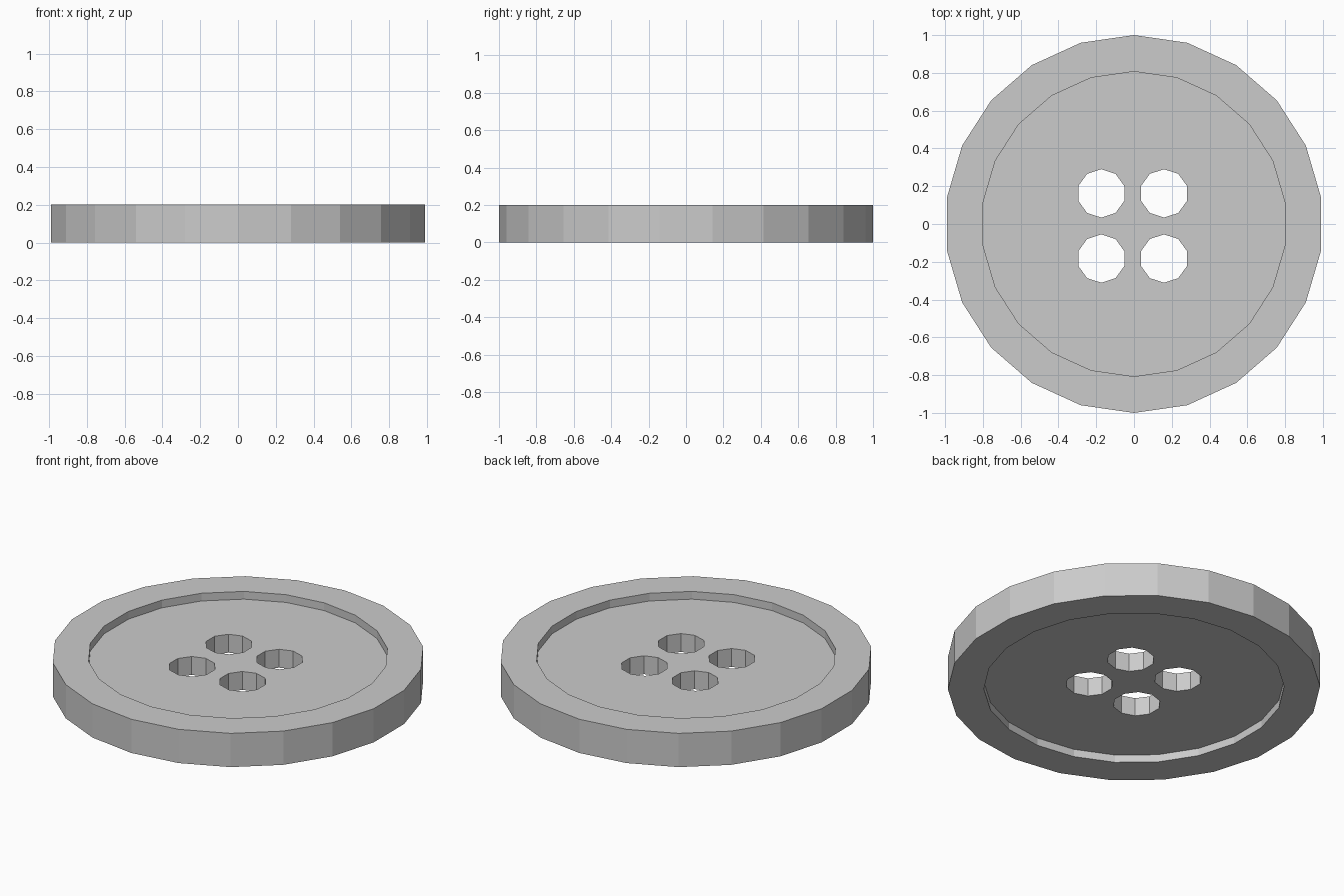
import bpy
import math

if "Cube" in bpy.data.objects:
    bpy.data.objects.remove(bpy.data.objects["Cube"])


def prism(name, sides, radius, z0, z1, x=0, y=0):
    """Upright prism with one corner pointing along +y."""
    bpy.ops.mesh.primitive_cylinder_add(
        vertices=sides, radius=radius, depth=z1 - z0,
        location=(x, y, (z0 + z1) / 2))
    obj = bpy.context.object
    obj.name = name
    # Make sure a corner points along +y
    v = obj.data.vertices[0].co
    obj.rotation_euler.z = math.pi / 2 - math.atan2(v.y, v.x)
    return obj


# Button disc
button = prism("button_body", 22, 1.0, 0.0, 0.2)

# Shallow recesses on both faces, leaving a raised rim
cutters = [
    prism("top_recess_cutter", 22, 0.807, 0.154, 0.3),
    prism("bottom_recess_cutter", 22, 0.807, -0.1, 0.045),
]

# Four thread holes
for x in (-0.173, 0.159):
    for y in (0.162, -0.183):
        cutters.append(prism("thread_hole_cutter", 10, 0.128, -0.2, 0.4, x, y))

# Cut the recesses and holes, then discard the cutters
for cutter in cutters:
    mod = button.modifiers.new(cutter.name, 'BOOLEAN')
    mod.operation = 'DIFFERENCE'
    mod.solver = 'EXACT'
    mod.object = cutter
    cutter.hide_render = True
    bpy.context.view_layer.objects.active = button
    bpy.ops.object.modifier_apply(modifier=mod.name)
    bpy.data.objects.remove(cutter)
